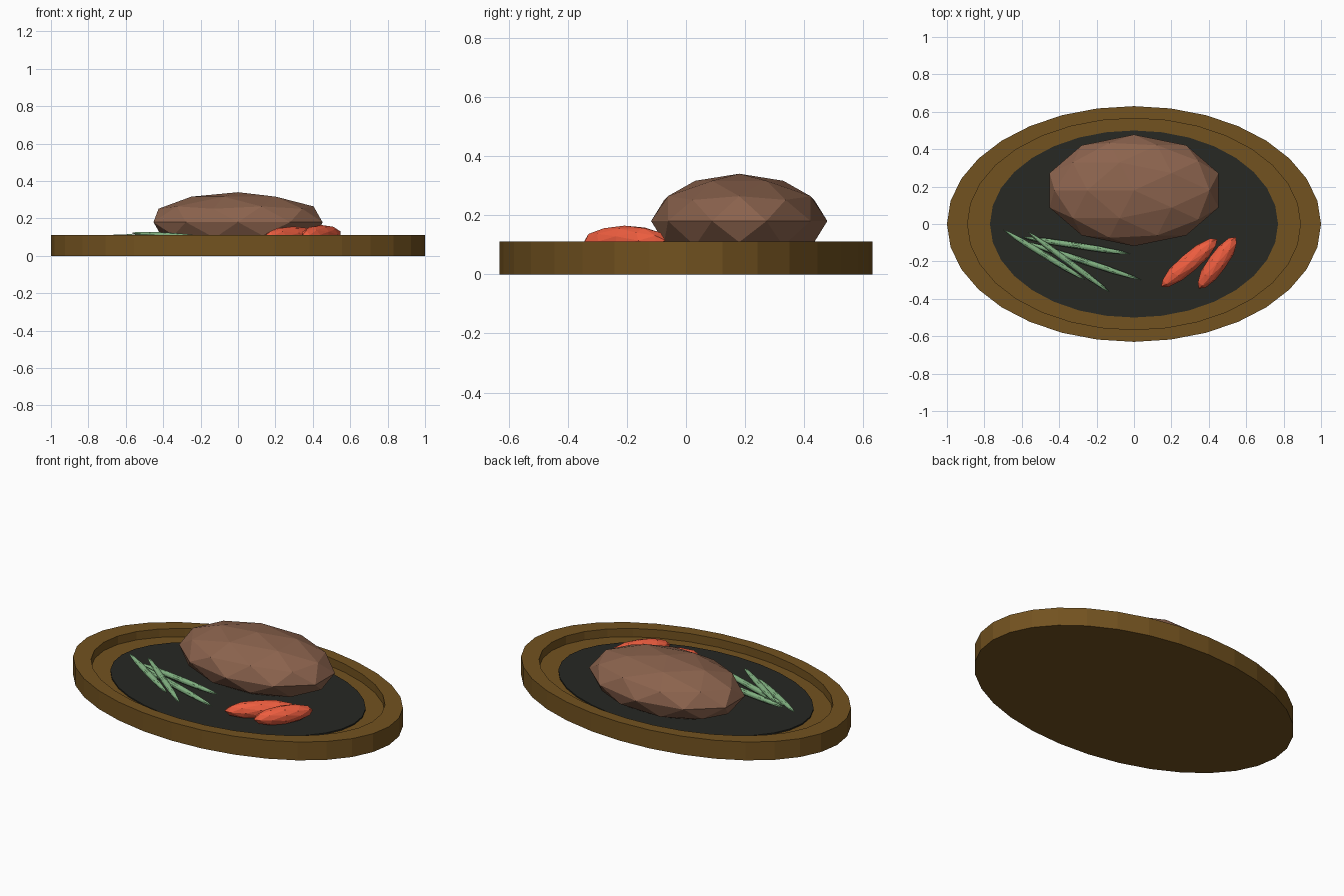
import bpy
import bmesh
import math
from mathutils import Vector

if "Cube" in bpy.data.objects:
    bpy.data.objects.remove(bpy.data.objects["Cube"])


def material(name, rgb):
    m = bpy.data.materials.new(name)
    m.diffuse_color = (*rgb, 1)
    m.use_nodes = True
    m.node_tree.nodes["Principled BSDF"].inputs["Base Color"].default_value = m.diffuse_color
    return m


WOOD = material("wood", (0.17, 0.085, 0.014))
IRON = material("iron", (0.02, 0.021, 0.017))
MEAT = material("meat", (0.26, 0.125, 0.075))
CARROT = material("carrot", (0.85, 0.11, 0.05))
BEAN = material("bean", (0.22, 0.44, 0.22))


def lathe(name, rings, mat, sides=32):
    """Stack of elliptical rings (rx, ry, z), capped at both ends."""
    bm = bmesh.new()
    loops = []
    for rx, ry, z in rings:
        loops.append([bm.verts.new((rx * math.cos(2 * math.pi * i / sides),
                                    ry * math.sin(2 * math.pi * i / sides), z))
                      for i in range(sides)])
    for a, b in zip(loops, loops[1:]):
        for i in range(sides):
            j = (i + 1) % sides
            bm.faces.new((a[i], a[j], b[j], b[i]))
    bm.faces.new(loops[0][::-1])
    bm.faces.new(loops[-1])
    me = bpy.data.meshes.new(name)
    bm.to_mesh(me)
    bm.free()
    ob = bpy.data.objects.new(name, me)
    bpy.context.collection.objects.link(ob)
    me.materials.append(mat)
    return ob


def blob(name, center, radii, mat, rot=(0, 0, 0)):
    """Faceted ellipsoid."""
    bpy.ops.mesh.primitive_ico_sphere_add(subdivisions=2, radius=1,
                                          location=center, rotation=rot)
    ob = bpy.context.object
    ob.name = name
    ob.scale = radii
    ob.data.materials.append(mat)
    return ob


def stick(name, start, end, radius, mat):
    """Ellipsoid stretched between two tips."""
    a, b = Vector(start), Vector(end)
    d = b - a
    rot = d.to_track_quat('Z', 'Y').to_euler()
    return blob(name, (a + b) / 2, (radius, radius, d.length / 2), mat, rot)


# Wooden board with recess, and iron plate set in it
lathe("board", [(1, 0.63, 0), (1, 0.63, 0.11), (0.89, 0.565, 0.11),
                (0.89, 0.565, 0.06)], WOOD)
lathe("hot_plate", [(0.77, 0.5, 0.05), (0.77, 0.5, 0.068)], IRON)

# Steak
blob("steak", (0, 0.18, 0.18), (0.475, 0.298, 0.16), MEAT, (0, 0, math.pi))

# Carrots
stick("carrot_left", (0.145, -0.335, 0.105), (0.445, -0.08, 0.105), 0.052, CARROT)
stick("carrot_right", (0.345, -0.345, 0.11), (0.545, -0.07, 0.115), 0.052, CARROT)

# Green beans
beans = [
    ((-0.60, -0.07, 0.09), (-0.02, -0.16, 0.09)),
    ((-0.60, -0.09, 0.09), (0.04, -0.30, 0.09)),
    ((-0.70, -0.03, 0.105), (-0.26, -0.30, 0.09)),
    ((-0.57, -0.04, 0.122), (-0.13, -0.365, 0.09)),
]
for i, (a, b) in enumerate(beans):
    stick(f"green_bean_{i + 1}", a, b, 0.017, BEAN)
